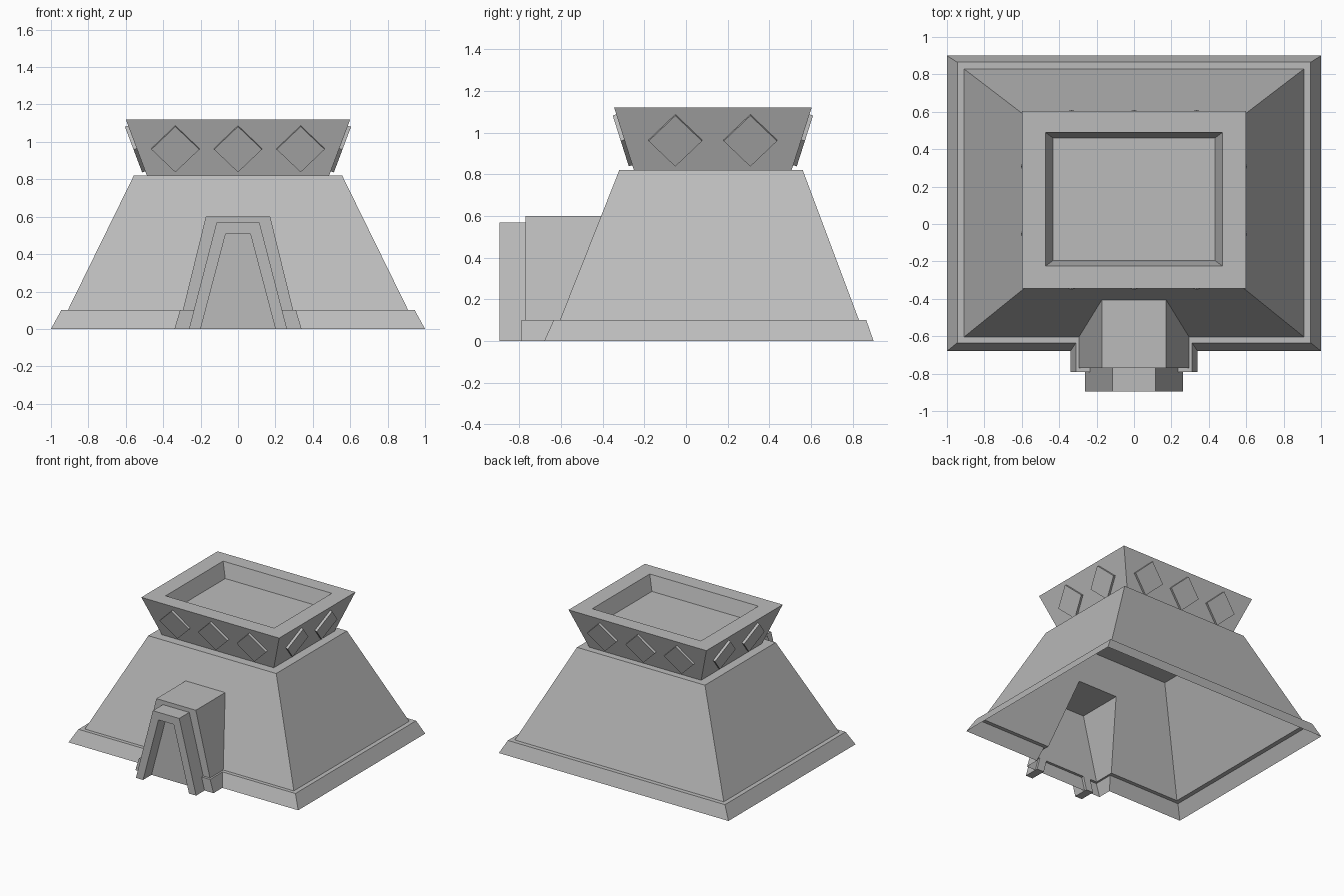
import bpy
import bmesh
from mathutils import Vector

cube = bpy.data.objects.get("Cube")
if cube:
    bpy.data.objects.remove(cube)

# One plain stone colour
stone = bpy.data.materials.new("grey stone")
stone.use_nodes = True
GREY = (0.5, 0.5, 0.5, 1)
stone.diffuse_color = GREY
stone.node_tree.nodes["Principled BSDF"].inputs["Base Color"].default_value = GREY


def finish(name, bm, fix_normals=False):
    bmesh.ops.remove_doubles(bm, verts=bm.verts, dist=0.0001)
    if fix_normals:
        bmesh.ops.recalc_face_normals(bm, faces=bm.faces)
    mesh = bpy.data.meshes.new(name)
    bm.to_mesh(mesh)
    bm.free()
    mesh.materials.append(stone)
    obj = bpy.data.objects.new(name, mesh)
    bpy.context.collection.objects.link(obj)
    return obj


def face(bm, points):
    return bm.faces.new([bm.verts.new(p) for p in points])


def loft(bm, rings):
    """Bridge closed rings of points with quads."""
    for low, high in zip(rings, rings[1:]):
        for i in range(len(low)):
            j = (i + 1) % len(low)
            face(bm, (low[i], low[j], high[j], high[i]))


def rect(hx, front, back, z):
    return [(-hx, front, z), (hx, front, z), (hx, back, z), (-hx, back, z)]


def footprint(hx, front, back, porch_x, porch_y, z):
    """Rectangle with a porch stepping out of its front."""
    half = [(porch_x, porch_y, z), (porch_x, front, z), (hx, front, z), (hx, back, z)]
    return half + [(-x, y, z) for x, y, z in reversed(half)]


# Sloped plinth with its flat ledge, open underneath
ledge = footprint(0.91, -0.605, 0.83, 0.295, -0.77, 0.1)
bm = bmesh.new()
loft(bm, [footprint(1, -0.68, 0.9, 0.34, -0.79, 0),
          footprint(0.945, -0.635, 0.865, 0.31, -0.79, 0.1), ledge])
finish("plinth", bm)

# Tapered hollow body, its front wall opening into the porch
p_r, f_r, c_r, b_r, b_l, c_l, f_l, p_l = ledge
t_fl, t_fr, t_br, t_bl = rect(0.557, -0.32, 0.56, 0.82)
roof_fl, roof_fr, roof_br, roof_bl = rect(0.172, -0.77, -0.405, 0.6)
bm = bmesh.new()
for points in (
    (c_r, b_r, t_br, t_fr), (b_r, b_l, t_bl, t_br), (b_l, c_l, t_fl, t_bl),
    (t_fl, t_fr, t_br, t_bl),
    (c_l, f_l, roof_bl, roof_br, f_r, c_r, t_fr, t_fl),
    (p_r, f_r, roof_br, roof_fr), (f_l, p_l, roof_fl, roof_bl),
    (p_l, p_r, roof_fr, roof_fl), (roof_fl, roof_fr, roof_br, roof_bl),
):
    face(bm, points)
finish("body_and_porch", bm, True)


# Door frame and the recessed door behind it
def arch(bottom, top, height, y):
    return [(-bottom, y, 0), (-top, y, height), (top, y, height), (bottom, y, 0)]


FRAME_FRONT, FRAME_BACK, DOOR = -0.895, -0.77, -0.79
outer, inner = (0.262, 0.115, 0.568), (0.2, 0.066, 0.508)
bm = bmesh.new()
profile = [arch(*outer, y) + arch(*inner, y)[::-1] for y in (FRAME_FRONT, FRAME_BACK)]
loft(bm, profile)
for outline in profile:
    face(bm, outline)
finish("door_frame", bm, True)

bm = bmesh.new()
face(bm, arch(*inner, DOOR)[::-1])
finish("door", bm)

# Flared crown with a sunken roof
CROWN_LOW, CROWN_HIGH = (0.487, -0.25, 0.507, 0.82), (0.6, -0.345, 0.603, 1.12)
floor = rect(0.433, -0.195, 0.46, 1.005)
bm = bmesh.new()
loft(bm, [rect(*CROWN_LOW), rect(*CROWN_HIGH), rect(0.473, -0.225, 0.49, 1.12), floor])
face(bm, floor)
finish("crown", bm)


# Raised diamonds lying on the sloping crown walls
def diamond(name, centre, along, up):
    normal = along.cross(up).normalized()
    corners = [centre + along, centre + up, centre - along, centre - up]
    top = [c + normal * 0.018 for c in corners]
    bm = bmesh.new()
    loft(bm, [corners, top])
    face(bm, top)
    finish(name, bm)


HALF_WIDTH, HALF_HEIGHT = 0.128, 0.122
low, high = [[Vector(p) for p in rect(*r)] for r in (CROWN_LOW, CROWN_HIGH)]
for i, side in enumerate(("front", "left", "back", "right")):
    j = (i + 1) % 4
    foot, head = (low[i] + low[j]) / 2, (high[i] + high[j]) / 2
    along = (low[j] - low[i]).normalized()
    slope = (head - foot) / (head.z - foot.z)
    middle = foot + slope * 0.145
    offsets = (-0.335, 0, 0.335) if i % 2 == 0 else (-0.18, 0.18)
    for n, offset in enumerate(offsets):
        diamond(f"{side}_diamond_{n + 1}", middle + along * offset,
                along * HALF_WIDTH, slope * HALF_HEIGHT)
